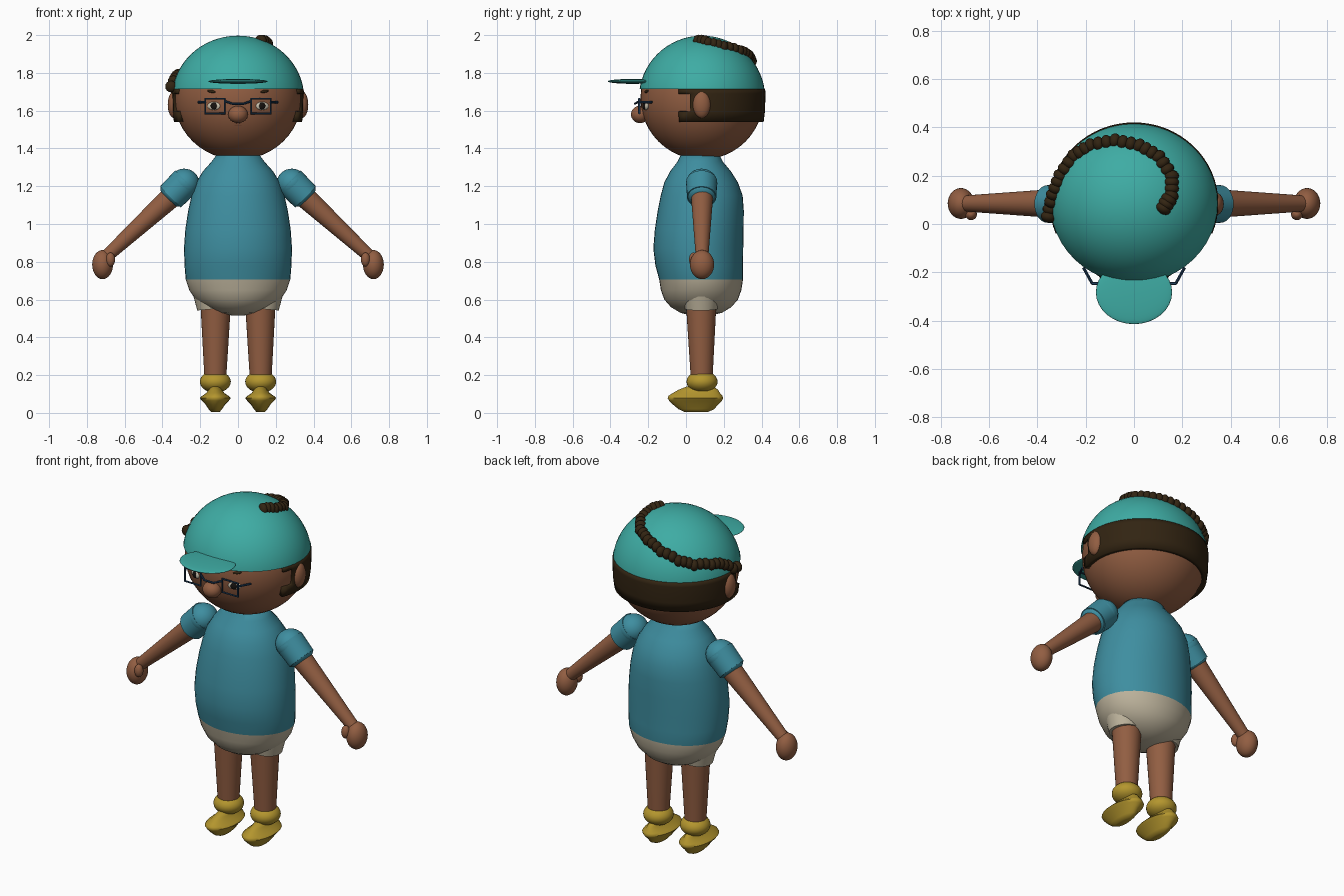
import bpy, bmesh, math
from mathutils import Vector

if "Cube" in bpy.data.objects:
    bpy.data.objects.remove(bpy.data.objects["Cube"])


def material(name, r, g, b):
    lin = [((c / 255 + 0.055) / 1.055) ** 2.4 for c in (r, g, b)] + [1]
    m = bpy.data.materials.new(name)
    m.use_nodes = True
    m.diffuse_color = lin
    m.node_tree.nodes["Principled BSDF"].inputs["Base Color"].default_value = lin
    return m


skin = material("brown skin", 146, 94, 66)
hair = material("dark brown hair", 50, 36, 18)
teal = material("teal cap", 62, 172, 164)
blue = material("blue shirt", 62, 142, 160)
beige = material("beige shorts", 188, 178, 155)
mustard = material("mustard shoes", 180, 150, 46)
navy = material("navy frame", 32, 62, 92)
white = material("eye white", 205, 195, 175)
black = material("pupil black", 22, 18, 15)
lip = material("lip brown", 112, 66, 46)

SIDES = ((1, "left"), (-1, "right"))
CENTRE = Vector((0, 0.085, 1.667))


def finish(ob, name, mat, angle=60):
    ob.name = name
    ob.data.materials.append(mat)
    bpy.ops.object.select_all(action="DESELECT")
    ob.select_set(True)
    bpy.context.view_layer.objects.active = ob
    bpy.ops.object.shade_smooth_by_angle(angle=math.radians(angle))
    return ob


def mesh_object(name, bm, mat, angle=60):
    bmesh.ops.recalc_face_normals(bm, faces=bm.faces)
    me = bpy.data.meshes.new(name)
    bm.to_mesh(me)
    bm.free()
    ob = bpy.data.objects.new(name, me)
    bpy.context.collection.objects.link(ob)
    return finish(ob, name, mat, angle)


def ellipsoid(name, loc, radii, mat, rot=(0, 0, 0), seg=32):
    bpy.ops.mesh.primitive_uv_sphere_add(segments=seg, ring_count=seg // 2, location=loc, rotation=rot)
    ob = bpy.context.object
    ob.scale = radii
    return finish(ob, name, mat)


def cone(name, a, b, ra, rb, mat):
    a, b = Vector(a), Vector(b)
    bpy.ops.mesh.primitive_cone_add(vertices=32, radius1=ra, radius2=rb, depth=(b - a).length, location=(a + b) / 2)
    ob = bpy.context.object
    ob.rotation_euler = (b - a).to_track_quat("Z", "Y").to_euler()
    return finish(ob, name, mat, 40)


def loft(name, rings, mat, x=0, seg=40):
    """Stack of ellipses: height, half width, y centre, half depth."""
    bm = bmesh.new()
    loops = []
    for z, rx, yc, ry in rings:
        turn = [2 * math.pi * i / seg for i in range(seg)]
        loops.append([bm.verts.new((x + rx * math.cos(t), yc + ry * math.sin(t), z)) for t in turn])
    for lo, up in zip(loops, loops[1:]):
        for i in range(seg):
            j = (i + 1) % seg
            bm.faces.new((lo[i], lo[j], up[j], up[i]))
    bm.faces.new(loops[0])
    bm.faces.new(loops[-1])
    return mesh_object(name, bm, mat)


def wire(name, points, mat, radius, closed=False):
    cu = bpy.data.curves.new(name, "CURVE")
    cu.dimensions = "3D"
    cu.bevel_depth = radius
    cu.bevel_resolution = 2
    cu.use_fill_caps = True
    sp = cu.splines.new("POLY")
    sp.points.add(len(points) - 1)
    for p, co in zip(sp.points, points):
        p.co = (*co, 1)
    sp.use_cyclic_u = closed
    ob = bpy.data.objects.new(name, cu)
    bpy.context.collection.objects.link(ob)
    bpy.ops.object.select_all(action="DESELECT")
    ob.select_set(True)
    bpy.context.view_layer.objects.active = ob
    bpy.ops.object.convert(target="MESH")
    return finish(bpy.context.object, name, mat, 40)


# Head and cap
ellipsoid("head", CENTRE, (0.338, 0.326, 0.326), skin, seg=48)
bm = bmesh.new()
bmesh.ops.create_uvsphere(bm, u_segments=48, v_segments=32, radius=1)
for v in bm.verts:
    v.co = Vector((v.co.x * 0.35, v.co.y * 0.334, v.co.z * 0.33)) + CENTRE
cut = bmesh.ops.bisect_plane(bm, geom=bm.verts[:] + bm.edges[:] + bm.faces[:],
                             plane_co=(0, 0, 1.715), plane_no=(0, 0, 1), clear_inner=True)
bmesh.ops.contextual_create(bm, geom=[e for e in cut["geom_cut"] if isinstance(e, bmesh.types.BMEdge)])
mesh_object("cap", bm, teal)
ellipsoid("cap_brim", (0, -0.283, 1.755), (0.158, 0.132, 0.013), teal)

# Hair band round the back, with a notch in front of each ear
bm = bmesh.new()
band = ((1.54, 0.326), (1.595, 0.333), (1.69, 0.336), (1.715, 0.334))
cols = 40
grid = []
for z, r in band:
    row = []
    for i in range(cols + 1):
        t = math.radians(-22 + 224 * i / cols)
        row.append(bm.verts.new((1.04 * r * math.cos(t), CENTRE.y + r * math.sin(t), z)))
    grid.append(row)
for k in range(3):
    for i in range(cols):
        if k != 1 or 2 <= i < cols - 2:
            bm.faces.new((grid[k][i], grid[k][i + 1], grid[k + 1][i + 1], grid[k + 1][i]))
band_ob = mesh_object("hair_band", bm, hair, 35)
thick = band_ob.modifiers.new("thickness", "SOLIDIFY")
thick.thickness = 0.03
thick.offset = 0
thick.offset = -1

# Braid of beads lying over the cap
path = [(-.355, .03), (-.335, .12), (-.305, .2), (-.25, .28), (-.18, .325), (-.08, .345),
        (.02, .325), (.1, .28), (.155, .2), (.155, .12), (.12, .065)]
path = [Vector(p) for p in path]
beads = 31
for n in range(beads):
    f = n / (beads - 1) * (len(path) - 1)
    k = min(int(f), len(path) - 2)
    p = path[k].lerp(path[k + 1], f - k)
    q = 1 - (p.x / 0.355) ** 2 - ((p.y - CENTRE.y) / 0.34) ** 2
    z = CENTRE.z + 0.325 * math.sqrt(max(q, 0.035))
    d = path[k + 1] - path[k]
    size = 0.031 + 0.004 * (n > beads - 4)
    ellipsoid(f"braid_bead_{n + 1}", (p.x, p.y, min(z, 1.967)), (0.024, size, size), hair,
              (0, 0, math.atan2(d.y, d.x)), 16)

# Face
ellipsoid("nose", (0, -0.243, 1.58), (0.052, 0.048, 0.046), skin)
for n, w in enumerate((0.036, 0.028)):
    z = 1.537 - 0.014 * n
    wire(f"mouth_line_{n + 1}", [(-w, -0.207 + 0.006 * n, z), (0, -0.21 + 0.006 * n, z - 0.002),
                                 (w, -0.207 + 0.006 * n, z)], lip, 0.003)
for s, side in SIDES:
    ellipsoid(side + "_ear", (s * 0.338, 0.083, 1.632), (0.034, 0.047, 0.071), skin)
    tilt = (0, 0, s * 0.38)
    ellipsoid(side + "_eye", (s * 0.128, -0.214, 1.625), (0.036, 0.01, 0.022), white, tilt)
    ellipsoid(side + "_pupil", (s * 0.128, -0.221, 1.625), (0.018, 0.008, 0.019), black, tilt)
    ellipsoid(side + "_eyebrow", (s * 0.14, -0.206, 1.702), (0.025, 0.01, 0.008), hair,
              (0, s * -0.15, s * 0.42), 16)
    # Glasses
    wire(side + "_lens_frame", [(s * x, -0.247, z) for x, z in
                                ((.07, 1.585), (.173, 1.585), (.173, 1.663), (.07, 1.663))], navy, 0.006, True)
    wire(side + "_temple", [(s * .173, -0.247, 1.645), (s * .21, -0.18, 1.645)], navy, 0.006)
wire("glasses_bridge", [(-.07, -.247, 1.65), (-.03, -.27, 1.637), (.03, -.27, 1.637), (.07, -.247, 1.65)],
     navy, 0.006)

# Torso: shirt above the waist line, shorts below
waist = 0.707
torso = loft("torso", [
    (.515, .03, .08, .05), (.53, .11, .08, .11), (.56, .175, .08, .16), (.6, .225, .08, .195),
    (.65, .258, .08, .213), (waist, .277, .08, .222), (.78, .283, .07, .232), (.87, .286, .065, .238),
    (.97, .279, .07, .235), (1.07, .264, .078, .228), (1.15, .246, .083, .217), (1.22, .222, .08, .195),
    (1.28, .185, .077, .16), (1.33, .14, .075, .12), (1.37, .11, .075, .1)], blue)
torso.data.materials.append(beige)
for f in torso.data.polygons:
    f.material_index = int(f.center.z < waist)

# Limbs
for s, side in SIDES:
    cone(side + "_shorts_cuff", (s * .13, .08, .55), (s * .14, .08, .66), .086, .105, beige)
    cone(side + "_leg", (s * .12, .083, .19), (s * .118, .08, .62), .058, .083, skin)
    ellipsoid(side + "_sock", (s * .12, .085, .165), (.082, .082, .058), mustard)
    loft(side + "_shoe", [
        (.004, .022, .055, .06), (.02, .036, .055, .095), (.045, .052, .05, .12), (.065, .072, .05, .14),
        (.078, .082, .05, .147), (.09, .07, .05, .143), (.105, .048, .055, .125), (.122, .036, .065, .105),
        (.14, .026, .075, .07)], mustard, s * .12, 24)
    # Sleeve as a rounded capsule along the arm
    ellipsoid(side + "_shoulder", (s * .285, .083, 1.215), (.08, .083, .078), blue)
    cone(side + "_sleeve", (s * .275, .083, 1.225), (s * .358, .083, 1.143), .082, .078, blue)
    ellipsoid(side + "_sleeve_end", (s * .35, .083, 1.152), (.04, .076, .076), blue, (0, s * -math.pi / -4, 0))
    cone(side + "_arm", (s * .33, .085, 1.165), (s * .69, .085, .835), .06, .034, skin)
    ellipsoid(side + "_hand", (s * .717, .085, .785), (.055, .064, .077), skin)
    ellipsoid(side + "_thumb", (s * .675, .04, .812), (.024, .024, .037), skin)
